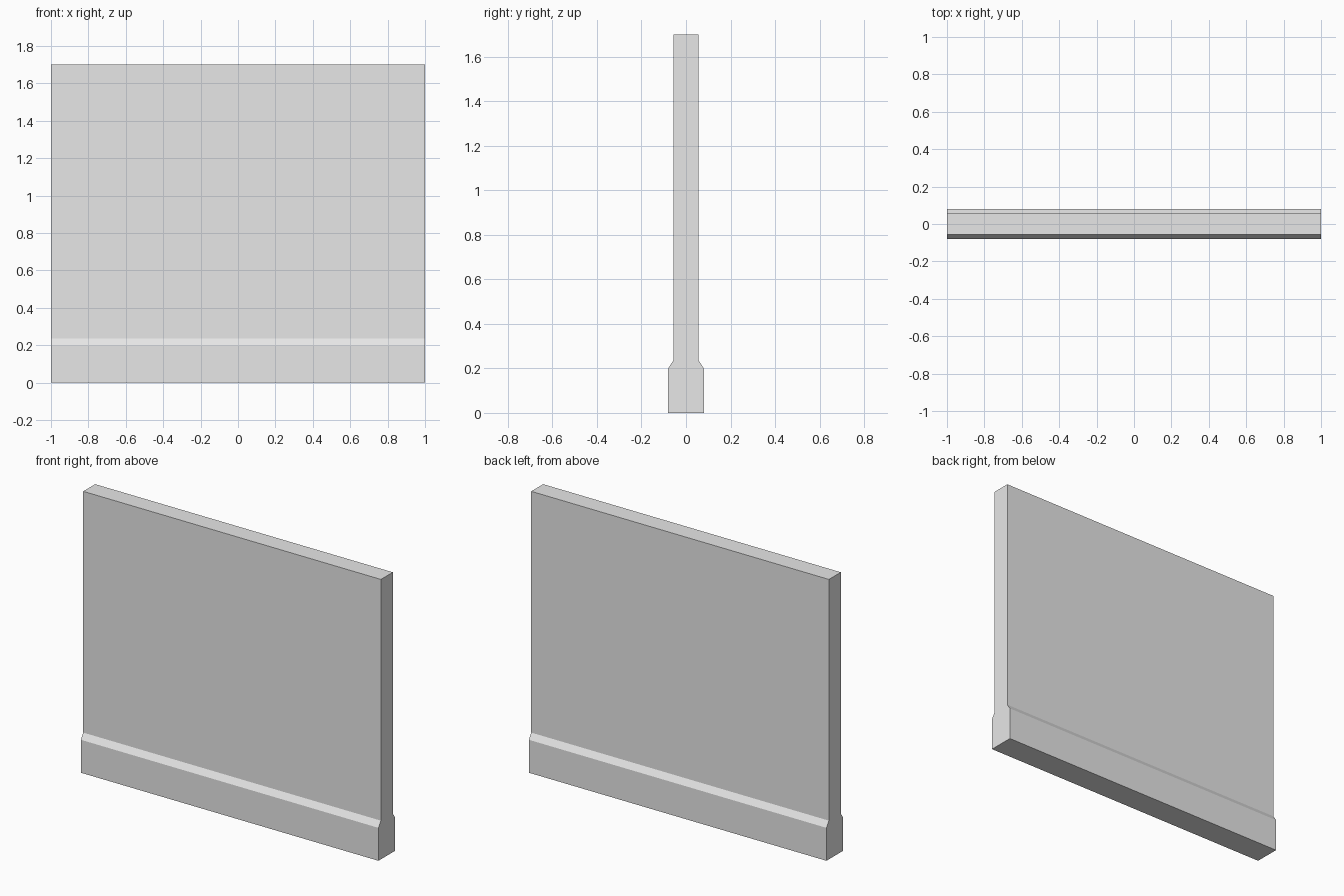
import bpy
import bmesh

if "Cube" in bpy.data.objects:
    bpy.data.objects.remove(bpy.data.objects["Cube"])

LENGTH = 2.0

# Half cross-section (y, z): plinth, sloped shoulder, thin wall
half_profile = [(0.08, 0.0), (0.08, 0.20), (0.057, 0.235), (0.057, 1.70)]
profile = half_profile + [(-y, z) for y, z in reversed(half_profile)]

grey = bpy.data.materials.new("light_grey")
grey.diffuse_color = (0.8, 0.8, 0.8, 1.0)
grey.use_nodes = True
grey.node_tree.nodes["Principled BSDF"].inputs["Base Color"].default_value = grey.diffuse_color

# Wall panel: cross-section extruded along x
bm = bmesh.new()
end = bm.faces.new([bm.verts.new((-LENGTH / 2, y, z)) for y, z in profile])
extruded = bmesh.ops.extrude_face_region(bm, geom=[end], use_keep_orig=True)
moved = [v for v in extruded["geom"] if isinstance(v, bmesh.types.BMVert)]
bmesh.ops.translate(bm, vec=(LENGTH, 0, 0), verts=moved)
bmesh.ops.recalc_face_normals(bm, faces=bm.faces)

mesh = bpy.data.meshes.new("wall_panel")
bm.to_mesh(mesh)
bm.free()
mesh.materials.append(grey)
wall = bpy.data.objects.new("wall_panel", mesh)
bpy.context.collection.objects.link(wall)
